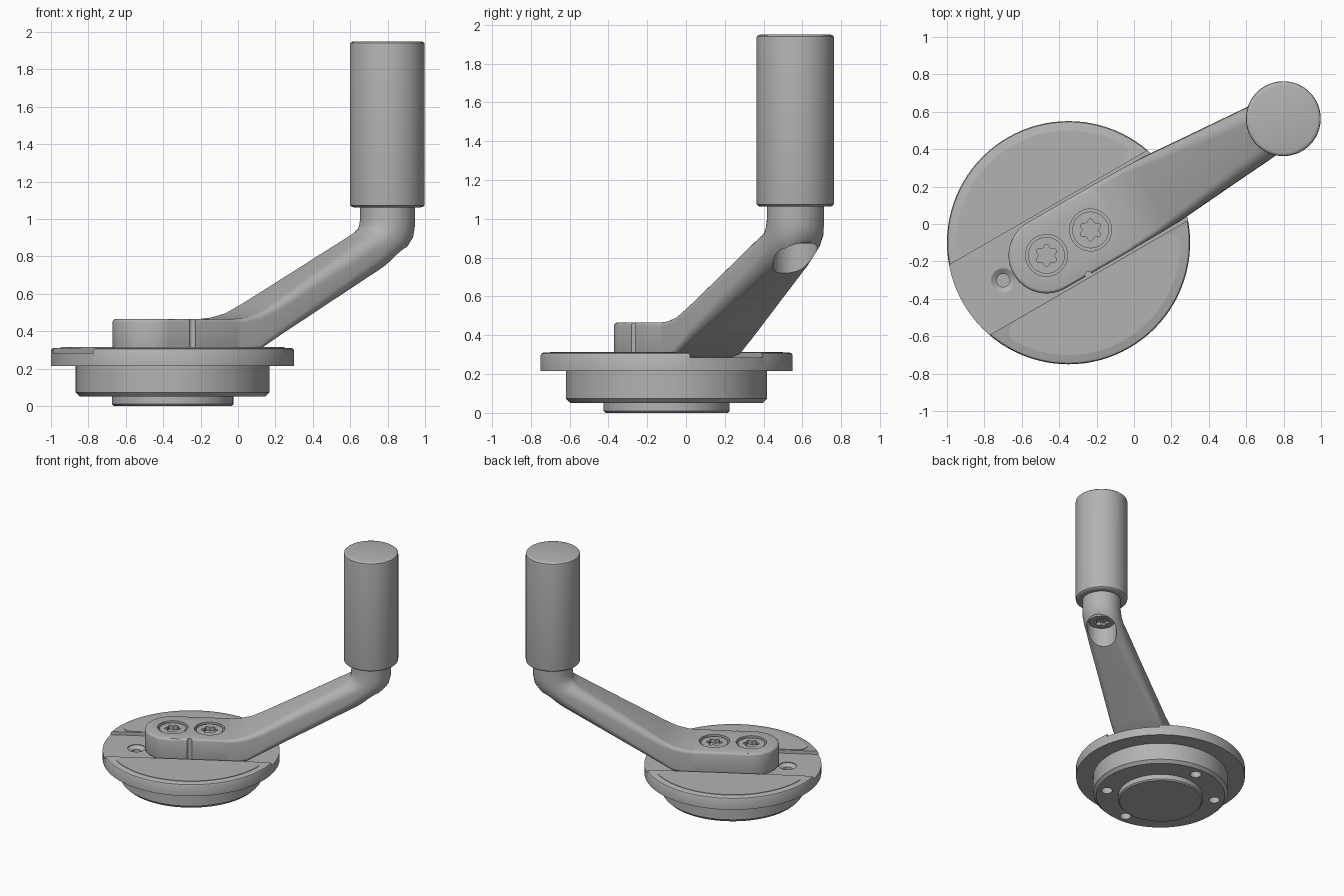
import bpy, bmesh
from math import sin, cos, pi, radians
from mathutils import Matrix, Vector

if "Cube" in bpy.data.objects:
    bpy.data.objects.remove(bpy.data.objects["Cube"])

grey = bpy.data.materials.new("satin_grey")
grey.use_nodes = True
grey.diffuse_color = (0.45, 0.45, 0.45, 1)
grey.node_tree.nodes["Principled BSDF"].inputs["Base Color"].default_value = (0.45, 0.45, 0.45, 1)

# Everything is built with the arm along x, then turned into place
PLACE = Matrix.Translation((-0.35, -0.1, 0)) @ Matrix.Rotation(radians(30), 4, 'Z')
parts = []


def loft(name, rings, keep=True):
    """Skin a list of equal-sized point rings and cap both ends."""
    bm = bmesh.new()
    loops = [[bm.verts.new(p) for p in ring] for ring in rings]
    n = len(loops[0])
    for a, b in zip(loops, loops[1:]):
        for i in range(n):
            j = (i + 1) % n
            bm.faces.new((a[i], a[j], b[j], b[i]))
    bm.faces.new(loops[0][::-1])
    bm.faces.new(loops[-1])
    bmesh.ops.recalc_face_normals(bm, faces=bm.faces)
    mesh = bpy.data.meshes.new(name)
    bm.to_mesh(mesh)
    bm.free()
    mesh.materials.append(grey)
    obj = bpy.data.objects.new(name, mesh)
    bpy.context.collection.objects.link(obj)
    if keep:
        parts.append(obj)
    return obj


def lathe(name, profile, x=0, y=0, sides=48, keep=True):
    angles = [2 * pi * i / sides for i in range(sides)]
    return loft(name, [[(x + r * cos(t), y + r * sin(t), z) for t in angles]
                       for r, z in profile], keep)


def prism(name, outline, z0, z1, keep=True):
    return loft(name, [[(x, y, z) for x, y in outline] for z in (z0, z1)], keep)


def apply(obj, mod):
    bpy.context.view_layer.objects.active = obj
    bpy.ops.object.modifier_apply(modifier=mod.name)


def cut(obj, cutter):
    mod = obj.modifiers.new("cut", 'BOOLEAN')
    mod.operation = 'DIFFERENCE'
    mod.solver = 'EXACT'
    mod.object = cutter
    apply(obj, mod)
    bpy.data.objects.remove(cutter)


def bore(obj, x, y, r, z0, z1):
    cut(obj, lathe("cutter", [(r, z0), (r, z1)], x, y, keep=False))


def star_screw(name, x, z0, z1, recess0, recess1):
    """Screw head with a six-lobed drive recess."""
    head = lathe(name, [(0.098, z0), (0.098, z1)], x)
    star = []
    for i in range(48):
        t = 2 * pi * i / 48
        r = 0.051 + 0.009 * cos(6 * t)
        star.append((x + r * cos(t), r * sin(t)))
    cut(head, prism("cutter", star, recess0, recess1, keep=False))


# Stepped round base
base = lathe("base_disc", [
    (0.315, 0), (0.325, 0.01), (0.325, 0.05), (0.495, 0.05), (0.518, 0.073),
    (0.518, 0.215), (0.65, 0.215), (0.65, 0.297), (0.645, 0.306), (0.635, 0.311)], sides=96)
cut(base, prism("cutter", [(-1, -0.216), (1, -0.216), (1, 0.216), (-1, 0.216)],
                0.285, 0.4, keep=False))
cut(base, lathe("cutter", [(0.035, 0.2), (0.035, 0.26), (0.065, 0.28), (0.065, 0.33)],
                -0.403, keep=False))
for deg in (60, 120, 240, 300):
    t = radians(deg)
    bore(base, 0.42 * cos(t), 0.42 * sin(t), 0.043, -0.1, 0.15)

# Raised pads on both sides of the slot
for side, label in ((1, "back"), (-1, "front")):
    arc = [(0.6 * cos(radians(a)), side * 0.6 * sin(radians(a))) for a in range(29, 152, 2)]
    ends = [(-0.517, 0.256), (-0.488, 0.23), (-0.43, 0.222),
            (0.43, 0.222), (0.488, 0.23), (0.517, 0.256)]
    prism(label + "_pad", arc + [(x, side * y) for x, y in ends], 0.3, 0.315)

# Arm foot: rounded end, bevelled rim, two counterbores and a side notch
SCREWS = (-0.136, 0.136)
W = 0.203
end = [(SCREWS[0] + W * cos(radians(a)), W * sin(radians(a))) for a in range(90, 271, 5)]
foot = prism("arm_foot", end + [(0.3, -W), (0.3, W)], 0.284, 0.466)
bevel = foot.modifiers.new("bevel", 'BEVEL')
bevel.width = 0.018
bevel.segments = 3
bevel.limit_method = 'ANGLE'
bevel.angle_limit = radians(60)
apply(foot, bevel)
for x in SCREWS:
    bore(foot, x, 0, 0.112, 0.41, 0.6)
    star_screw("foot_screw", x, 0.4, 0.456, 0.425, 0.5)
bore(foot, 0.006, -W, 0.018, 0.2, 0.6)


def section(tx, tz, bx, bz, half_w, r):
    """Rounded rectangle between a top and a bottom point of the side profile."""
    top, bottom = Vector((tx, 0, tz)), Vector((bx, 0, bz))
    mid, half = (top + bottom) / 2, (top - bottom).length / 2
    up = (top - bottom).normalized()
    r = min(r, half - 0.002, half_w - 0.002)
    ring = []
    for k, (sy, sz) in enumerate(((1, 1), (-1, 1), (-1, -1), (1, -1))):
        for i in range(9):
            t = (k + i / 8) * pi / 2
            y = sy * (half_w - r) + r * cos(t)
            z = sz * (half - r) + r * sin(t)
            ring.append(mid + up * z + Vector((0, y, 0)))
    return ring


# Rising arm that bends up into the round post
arm = loft("arm", [section(*s) for s in (
    (0.26, 0.465, 0.26, 0.285, 0.202, 0.02),
    (0.34, 0.473, 0.35, 0.285, 0.202, 0.024),
    (0.43, 0.497, 0.43, 0.300, 0.201, 0.03),
    (0.52, 0.545, 0.60, 0.396, 0.198, 0.04),
    (0.82, 0.722, 0.91, 0.560, 0.174, 0.06),
    (1.13, 0.905, 1.23, 0.730, 0.151, 0.08),
    (1.165, 0.932, 1.33, 0.785, 0.147, 0.10),
    (1.177, 0.950, 1.41, 0.840, 0.147, 0.12),
    (1.180, 0.970, 1.458, 0.900, 0.147, 0.135),
    (1.181, 1.000, 1.473, 0.960, 0.147, 0.146),
    (1.181, 1.080, 1.473, 1.080, 0.147, 0.146))])

# Vertical pocket under the elbow with its screw
POST = 1.326
bore(arm, POST, 0, 0.115, 0.4, 0.9)
star_screw("handle_screw", POST, 0.872, 0.91, 0.8, 0.897)

# Upright cylindrical grip
lathe("grip", [(0.18, 1.063), (0.191, 1.066), (0.198, 1.073), (0.2, 1.085),
               (0.2, 1.928), (0.198, 1.94), (0.191, 1.947), (0.18, 1.95)], POST, sides=64)

# Turn into place and shade
for obj in parts:
    obj.matrix_world = PLACE
    bpy.ops.object.select_all(action='DESELECT')
    obj.select_set(True)
    bpy.context.view_layer.objects.active = obj
    bpy.ops.object.shade_smooth_by_angle(angle=radians(30))
